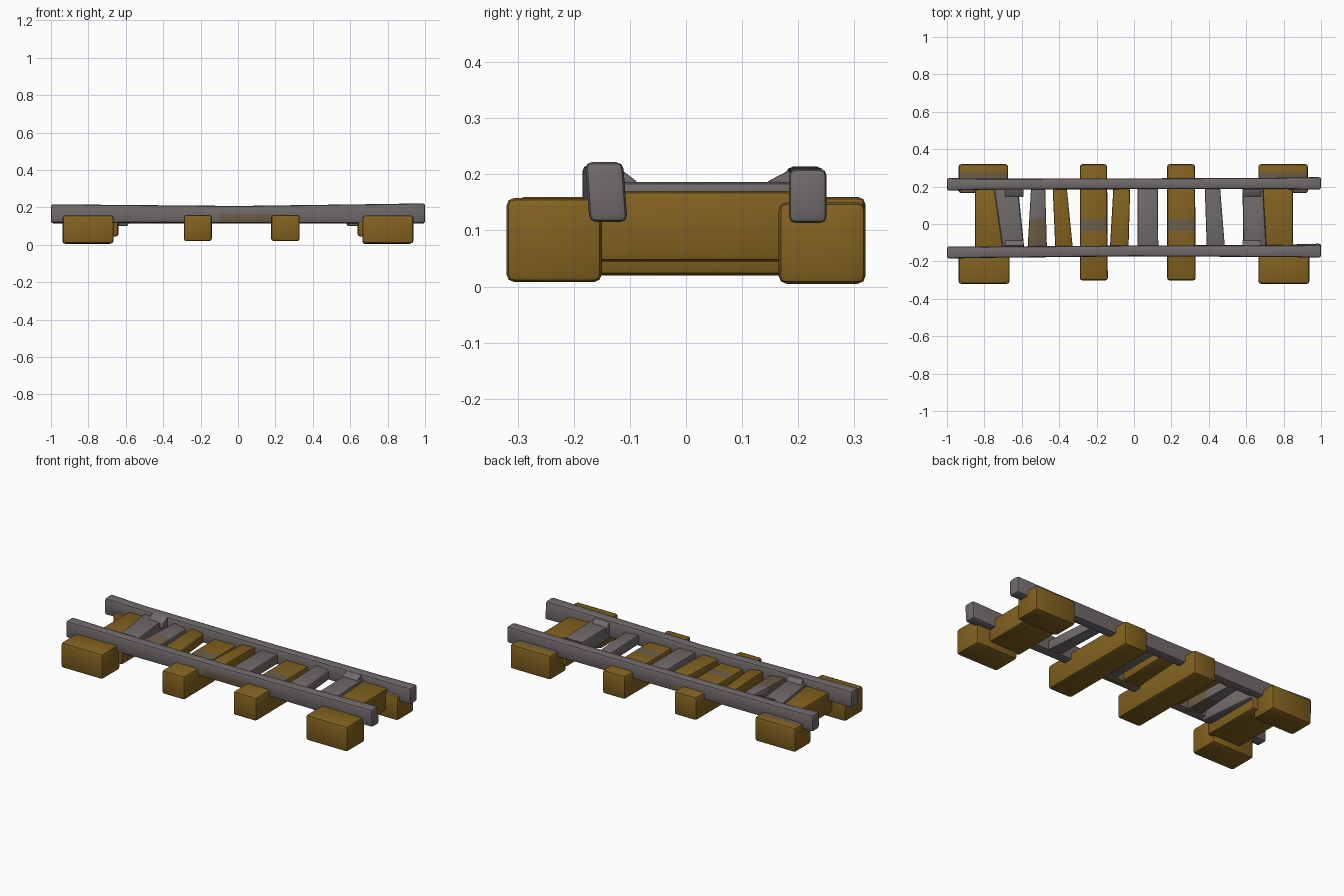
import bpy, bmesh
from mathutils import Vector

cube = bpy.data.objects.get("Cube")
if cube:
    bpy.data.objects.remove(cube, do_unlink=True)


def material(name, rgb):
    m = bpy.data.materials.new(name)
    m.use_nodes = True
    m.diffuse_color = (*rgb, 1)
    bsdf = next(n for n in m.node_tree.nodes if n.type == 'BSDF_PRINCIPLED')
    bsdf.inputs["Base Color"].default_value = (*rgb, 1)
    bsdf.inputs["Roughness"].default_value = 0.8
    return m


WOOD, STEEL, STAIN = 0, 1, 2
MATERIALS = [material("ochre wood", (0.225, 0.122, 0.014)),
             material("grey steel", (0.165, 0.147, 0.146)),
             material("stained grey", (0.155, 0.115, 0.065))]


def finish(name, bm, mat, bevel, cuts=(), rule=None):
    """Bevel, cut along axis planes, colour faces by rule, and smooth."""
    bmesh.ops.recalc_face_normals(bm, faces=bm.faces)
    edges = [e for e in bm.edges if e.calc_face_angle(0) > 0.6]
    bmesh.ops.bevel(bm, geom=edges, offset=bevel, segments=2, profile=0.5,
                    affect='EDGES', clamp_overlap=True)
    for axis, value in cuts:
        normal = Vector((0, 0, 0))
        normal[axis] = 1
        bmesh.ops.bisect_plane(bm, geom=bm.verts[:] + bm.edges[:] + bm.faces[:],
                               plane_co=normal * value, plane_no=normal)
    bm.normal_update()
    for f in bm.faces:
        f.material_index = rule(f.calc_center_median(), f.normal) if rule else mat
    mesh = bpy.data.meshes.new(name)
    bm.to_mesh(mesh)
    bm.free()
    obj = bpy.data.objects.new(name, mesh)
    for m in MATERIALS:
        mesh.materials.append(m)
    bpy.context.collection.objects.link(obj)
    bpy.ops.object.select_all(action='DESELECT')
    obj.select_set(True)
    bpy.context.view_layer.objects.active = obj
    bpy.ops.object.shade_smooth_by_angle(angle=0.7)
    return obj


def loft(name, sections, mat, bevel=0.012, cuts=(), rule=None):
    """Solid through a row of four-cornered sections."""
    bm = bmesh.new()
    rings = [[bm.verts.new(p) for p in s] for s in sections]
    for a, b in zip(rings, rings[1:]):
        for i in range(4):
            j = (i + 1) % 4
            bm.faces.new((a[i], a[j], b[j], b[i]))
    bm.faces.new(rings[0])
    bm.faces.new(rings[-1][::-1])
    return finish(name, bm, mat, bevel, cuts, rule)


def beam(name, front, back, y0, y1, z0, z1, mat, tilt=0, **kw):
    """Crosswise block; front and back are its x ranges at each end."""
    def section(y, xs):
        a, b = xs
        return [(a, y, z0 + tilt), (b, y, z0 - tilt), (b, y, z1 - tilt), (a, y, z1 + tilt)]
    return loft(name, [section(y0, front), section(y1, back)], mat, **kw)


def rail(name, stations, **kw):
    """Lengthwise bar; each station is x, y centre, half width, bottom, top, lean."""
    sections = [[(x, y - w, z0), (x, y + w, z0), (x, y + w + s, z1), (x, y - w + s, z1)]
                for x, y, w, z0, z1, s in stations]
    return loft(name, sections, STEEL, **kw)


# Rails
rail("front_rail", [(-1, -.152, .033, .118, .217, 0), (-.8, -.151, .030, .118, .215, 0),
                    (0, -.144, .029, .117, .208, 0), (.75, -.142, .031, .115, .218, -.004),
                    (1, -.138, .034, .115, .222, -.008)],
     cuts=[(0, -.1), (0, .25), (2, .165)],
     rule=lambda c, n: STAIN if -.1 < c.x < .25 and c.z < .165 else STEEL)
rail("back_rail", [(-1, .212, .034, .115, .214, 0), (-.8, .213, .029, .115, .208, 0),
                   (0, .215, .029, .115, .205, 0), (.75, .217, .030, .113, .208, 0),
                   (1, .217, .034, .113, .210, 0)])

# End sleepers: a wide foot under each rail, joined by a narrower plank
for side, s in (("right", -1), ("left", 1)):
    lo, hi = sorted((s * .665, s * .938))
    beam(f"{side}_front_foot", (lo, hi), (lo, hi), -.32, -.15, .008, .158, WOOD, bevel=.014)
    beam(f"{side}_back_foot", (lo, hi - .008), (lo, hi - .008), .165, .32, .005, .15, WOOD,
         bevel=.014, cuts=[(1, .275)],
         rule=lambda c, n: STAIN if n.z > .5 and c.y < .275 else WOOD)
    plank = sorted((s * .64, s * .85))
    beam(f"{side}_end_plank", plank, plank, -.17, .2, .045, .17, WOOD)

# Grey cover planks beside the end planks
beam("right_cover_plank", (-.70, -.585), (-.75, -.62), -.15, .2, .10, .186, STEEL)
beam("left_cover_plank", (.585, .71), (.58, .69), -.15, .2, .10, .186, STEEL)

# Small gussets leaning against the rails
for x in (-.64, .63):
    for y, d, top in ((.185, -.04, .208), (-.115, .028, .208)):
        loft("rail_gusset", [[(x + k, y + .01 * (1 if d < 0 else -1), .15), (x + k, y + d, .15),
                              (x + k, y + d, .187), (x + k, y, top)] for k in (-.05, .05)],
             STEEL, bevel=.004)


# Middle sleepers with a worn grey patch on top
def worn(c, n):
    return STAIN if n.z > .5 and -.04 < c.y < .03 else WOOD


for name, x0, x1 in (("right_middle_sleeper", -.29, -.14), ("left_middle_sleeper", .177, .33)):
    beam(name, (x0, x1), (x0, x1 - .004), -.302, .32, .02, .16, WOOD, bevel=.014,
         cuts=[(1, -.04), (1, .03)], rule=worn)

# Thin slats between the rails, some partly greyed
half = lambda c, n: STEEL if c.y > .03 else STAIN
slats = [("slat_1", (-.57, -.465), (-.55, -.475), .006, STAIN, half),
         ("slat_2", (-.42, -.325), (-.435, -.36), .006, WOOD, None),
         ("slat_3", (-.13, -.03), (-.11, -.02), -.004, WOOD, None),
         ("slat_4", (.02, .13), (.02, .128), 0, STEEL, None),
         ("slat_5", (.39, .488), (.378, .46), .006, STEEL, None)]
for name, front, back, tilt, mat, rule in slats:
    beam(name, front, back, -.15, .2, .12, .178, mat, tilt=tilt, bevel=.008,
         cuts=[(1, .03)] if rule else [], rule=rule)
